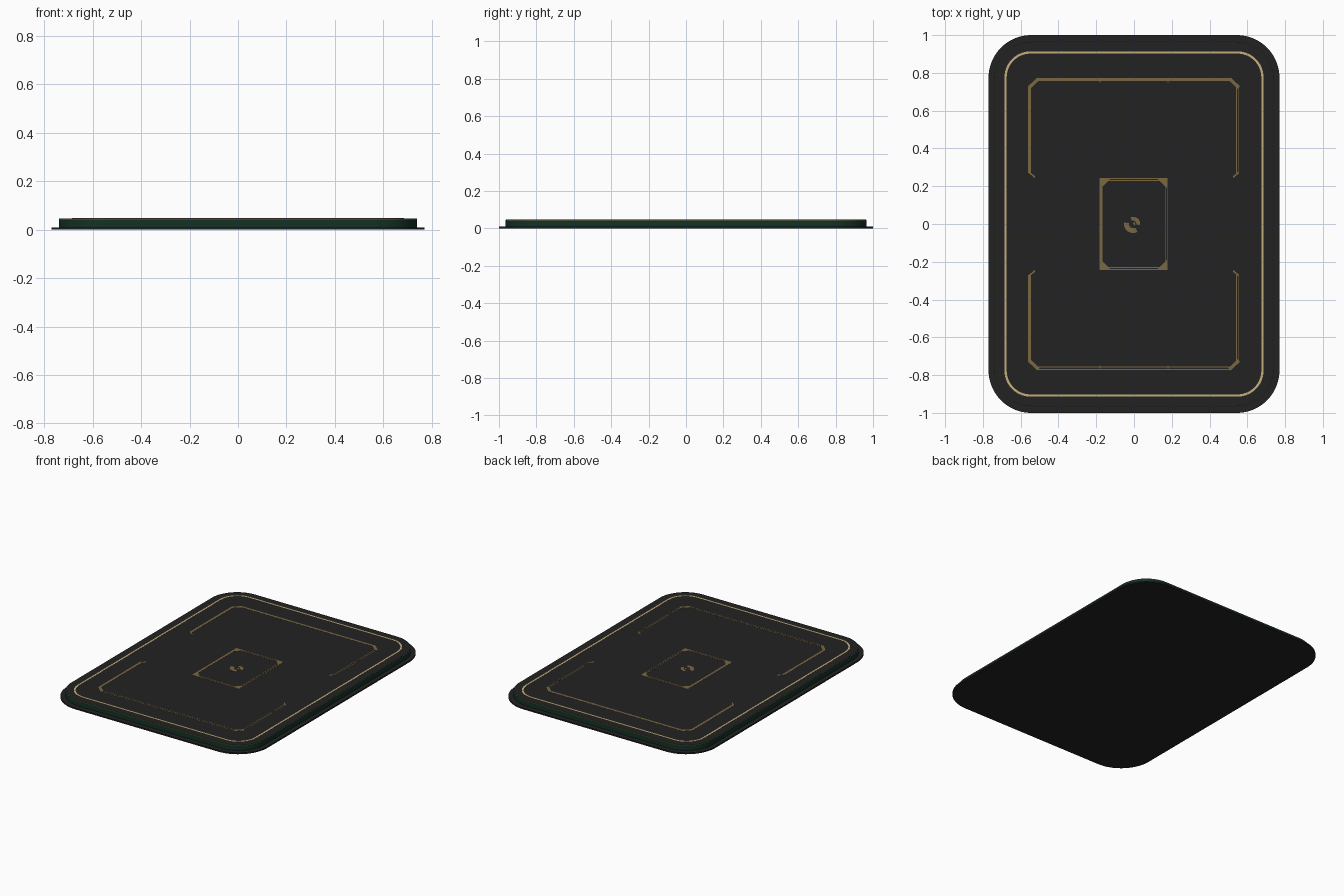
import bpy, bmesh, math

if "Cube" in bpy.data.objects:
    bpy.data.objects.remove(bpy.data.objects["Cube"])


def material(name, rgb):
    m = bpy.data.materials.new(name)
    m.diffuse_color = (*rgb, 1)
    m.use_nodes = True
    m.node_tree.nodes["Principled BSDF"].inputs["Base Color"].default_value = m.diffuse_color
    return m


BLACK = material("charcoal black", (0.016, 0.016, 0.016))
GREEN = material("dark green", (0.006, 0.032, 0.019))
CREAM = material("pale gold", (0.56, 0.43, 0.20))
BRONZE = material("dull bronze", (0.195, 0.135, 0.055))


def rounded(hx, hy, r, n=16):
    """Outline of a rounded rectangle, counter-clockwise."""
    pts = []
    for k, (sx, sy) in enumerate([(1, 1), (-1, 1), (-1, -1), (1, -1)]):
        for i in range(n + 1):
            a = (k + i / n) * math.pi / 2
            pts.append((sx * (hx - r) + r * math.cos(a), sy * (hy - r) + r * math.sin(a)))
    return pts


def finish(name, bm, mat, smooth=True):
    bmesh.ops.recalc_face_normals(bm, faces=bm.faces)
    me = bpy.data.meshes.new(name)
    bm.to_mesh(me)
    bm.free()
    ob = bpy.data.objects.new(name, me)
    me.materials.append(mat)
    bpy.context.collection.objects.link(ob)
    if smooth:
        bpy.ops.object.select_all(action='DESELECT')
        ob.select_set(True)
        bpy.context.view_layer.objects.active = ob
        bpy.ops.object.shade_smooth_by_angle(angle=math.radians(30))
    return ob


def add_prism(bm, pts, z0, z1):
    lo = [bm.verts.new((x, y, z0)) for x, y in pts]
    hi = [bm.verts.new((x, y, z1)) for x, y in pts]
    bm.faces.new(lo[::-1])
    bm.faces.new(hi)
    for i in range(len(pts)):
        j = (i + 1) % len(pts)
        bm.faces.new((lo[i], lo[j], hi[j], hi[i]))


def slab(name, pts, z0, z1, mat):
    bm = bmesh.new()
    add_prism(bm, pts, z0, z1)
    return finish(name, bm, mat)


def band(name, outer, inner, z0, z1, mat):
    """Closed flat band between two outlines."""
    bm = bmesh.new()
    loops = [[bm.verts.new((x, y, z)) for x, y in pts]
             for pts, z in ((outer, z0), (outer, z1), (inner, z1), (inner, z0))]
    n = len(outer)
    for k in range(4):
        a, b = loops[k], loops[(k + 1) % 4]
        for i in range(n):
            j = (i + 1) % n
            bm.faces.new((a[i], a[j], b[j], b[i]))
    return finish(name, bm, mat)


def plates(name, polygons, mat):
    """Several thin inlay plates on the top face."""
    bm = bmesh.new()
    for pts in polygons:
        add_prism(bm, pts, TOP - 0.0005, TOP + 0.0008)
    return finish(name, bm, mat, False)


def rect(x0, x1, y0, y1):
    return [(x0, y0), (x1, y0), (x1, y1), (x0, y1)]


def stroke(x0, y0, x1, y1, w):
    d = math.hypot(x1 - x0, y1 - y0)
    nx, ny = -(y1 - y0) / d * w / 2, (x1 - x0) / d * w / 2
    return [(x0 - nx, y0 - ny), (x1 - nx, y1 - ny), (x1 + nx, y1 + ny), (x0 + nx, y0 + ny)]


TOP = 0.047

# Base flange, thick green body, gold edge line and dark top sheet
slab("base_flange", rounded(0.77, 1.0, 0.225), 0.0, 0.010, BLACK)
slab("body", rounded(0.74, 0.965, 0.195), 0.010, 0.043, GREEN)
slab("edge_trim", rounded(0.74, 0.965, 0.195), 0.043, 0.0462, BRONZE)
slab("top_sheet", rounded(0.738, 0.963, 0.193), 0.0462, TOP, BLACK)

# Pale border line
band("border_line", rounded(0.686, 0.914, 0.138), rounded(0.674, 0.902, 0.126),
     TOP - 0.0005, TOP + 0.001, CREAM)

# Broken outer frame: solid on the left and top, double hairlines right and bottom
frame = [rect(-0.561, -0.545, s, e) for s, e in ((0.27, 0.73), (-0.73, -0.27))]
frame.append(rect(-0.51, 0.51, 0.758, 0.774))
for a in (0.543, 0.555):
    frame += [rect(a - 0.002, a + 0.002, s, e) for s, e in ((0.27, 0.73), (-0.73, -0.27))]
for b in (-0.770, -0.757):
    frame.append(rect(-0.51, 0.51, b - 0.002, b + 0.002))
for sx in (-1, 1):
    for sy in (-1, 1):
        frame.append(stroke(sx * 0.555, sy * 0.722, sx * 0.506, sy * 0.769, 0.018))
        frame.append(stroke(sx * 0.553, sy * 0.272, sx * 0.525, sy * 0.248, 0.009))
        frame.append(stroke(sx * 0.18, sy * 0.75, sx * 0.18, sy * 0.764, 0.004))
plates("outer_frame", frame, BRONZE)

# Centre panel outline with filled corners
panel = [rect(-0.183, -0.168, -0.243, 0.243)]
for a in (0.165, 0.176):
    panel.append(rect(a - 0.002, a + 0.002, -0.243, 0.243))
for b in (0.230, 0.241, -0.230, -0.241):
    panel.append(rect(-0.183, 0.178, b - 0.0025, b + 0.0025))
for sx in (-1, 1):
    for sy in (-1, 1):
        x, y = sx * 0.178, sy * 0.243
        panel.append([(x, y), (x - sx * 0.056, y), (x, y - sy * 0.056)][::sx * sy])
plates("centre_panel", panel, BRONZE)

# Small broken ring ornament in the middle
ornament = []
for start, end, r0, r1 in ((-10, 110, 0.018, 0.038), (170, 300, 0.022, 0.048),
                           (-40, 80, 0.0, 0.012)):
    arc = [math.radians(start + (end - start) * i / 10) for i in range(11)]
    for a, b in zip(arc, arc[1:]):
        quad = [(r1 * math.cos(a), r1 * math.sin(a)), (r1 * math.cos(b), r1 * math.sin(b))]
        quad += [(r0 * math.cos(b), r0 * math.sin(b)), (r0 * math.cos(a), r0 * math.sin(a))] if r0 else [(0, 0)]
        ornament.append([(x - 0.005, y) for x, y in quad])
plates("centre_ornament", ornament, BRONZE)
